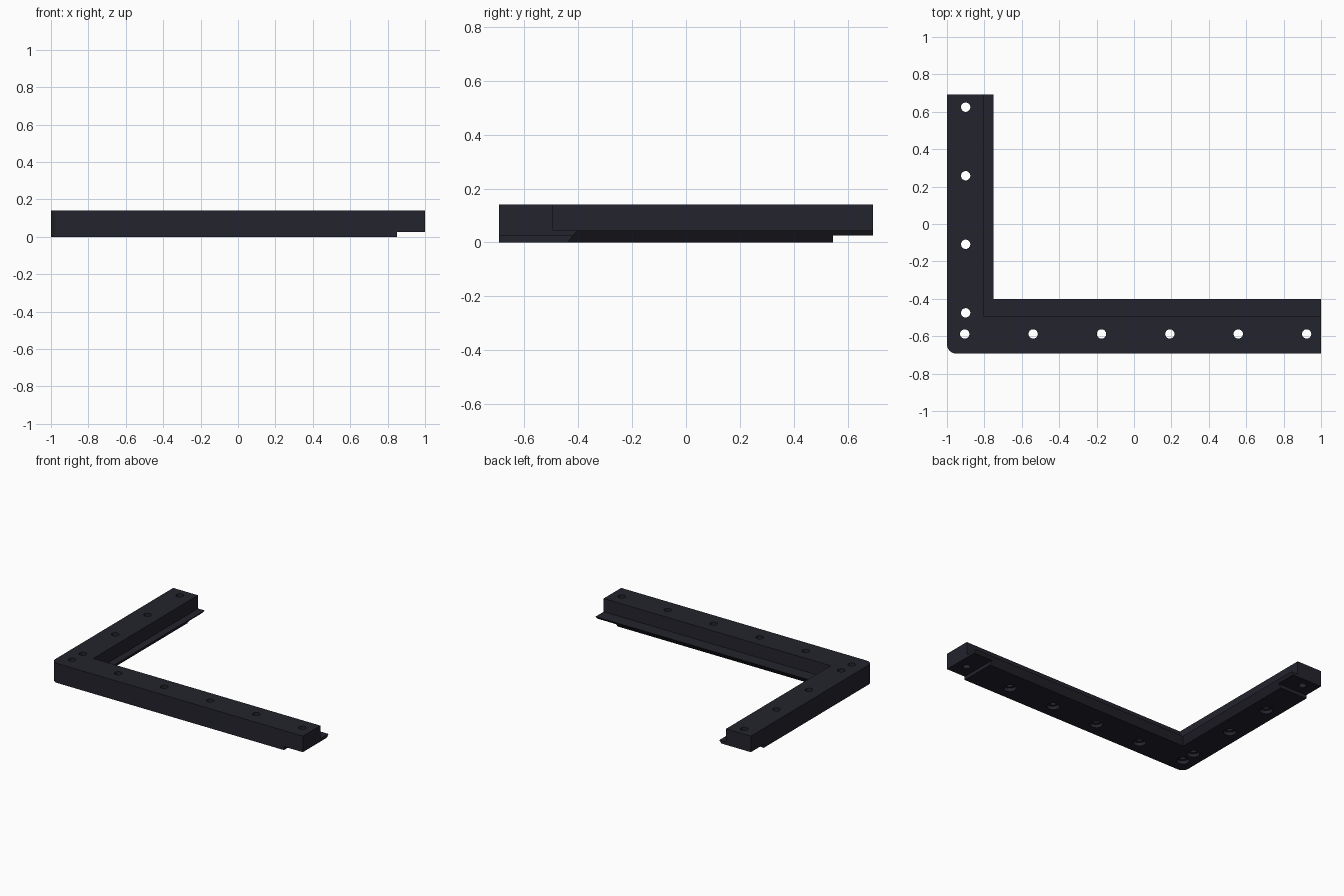
import bpy, bmesh, math
from mathutils import Matrix

if "Cube" in bpy.data.objects:
    bpy.data.objects.remove(bpy.data.objects["Cube"])

X, Y, TOP = 1.0, 0.693, 0.14
LIP_Z, NOTCH_Z = 0.045, 0.025

mat = bpy.data.materials.new("dark navy")
mat.diffuse_color = (0.017, 0.017, 0.026, 1)
mat.use_nodes = True
mat.node_tree.nodes["Principled BSDF"].inputs["Base Color"].default_value = mat.diffuse_color


def make_object(name, bm):
    bmesh.ops.recalc_face_normals(bm, faces=bm.faces)
    mesh = bpy.data.meshes.new(name)
    bm.to_mesh(mesh)
    bm.free()
    mesh.materials.append(mat)
    ob = bpy.data.objects.new(name, mesh)
    bpy.context.collection.objects.link(ob)
    return ob


def outline(ix, iy, r=0.05, steps=8):
    """L-shaped outline with a rounded outer corner and inner corner at ix, iy."""
    pts = [(X, -Y), (X, iy), (ix, iy), (ix, Y), (-X, Y)]
    for i in range(steps + 1):
        a = math.pi + i / steps * math.pi / 2
        pts.append((-X + r + r * math.cos(a), -Y + r + r * math.sin(a)))
    return pts


def cut(target, cutter):
    cutter.hide_render = True
    mod = target.modifiers.new("cut", 'BOOLEAN')
    mod.operation, mod.solver, mod.object = 'DIFFERENCE', 'EXACT', cutter
    bpy.context.view_layer.objects.active = target
    bpy.ops.object.modifier_apply(modifier=mod.name)
    bpy.data.objects.remove(cutter)


def cylinders(name, points, radius, z0, z1):
    bm = bmesh.new()
    for x, y in points:
        bmesh.ops.create_cone(bm, cap_ends=True, segments=24, radius1=radius,
                              radius2=radius, depth=z1 - z0,
                              matrix=Matrix.Translation((x, y, (z0 + z1) / 2)))
    return make_object(name, bm)


def box(name, lo, hi):
    bm = bmesh.new()
    size = [b - a for a, b in zip(lo, hi)]
    mid = [(a + b) / 2 for a, b in zip(lo, hi)]
    bmesh.ops.create_cube(bm, size=1, matrix=Matrix.Translation(mid) @ Matrix.Diagonal((*size, 1)))
    return make_object(name, bm)


# L-shaped bracket: sloped underside, flat inner lip, upright wall
levels = [(-0.785, -0.44, 0), (-0.75, -0.402, LIP_Z),
          (-0.803, -0.494, LIP_Z), (-0.803, -0.494, TOP)]
bm = bmesh.new()
rings = [[bm.verts.new((x, y, z)) for x, y in outline(ix, iy)] for ix, iy, z in levels]
n = len(rings[0])
for a, b in zip(rings, rings[1:]):
    for i in range(n):
        j = (i + 1) % n
        if (a[i].co.xy - b[i].co.xy).length < 1e-6 and (a[j].co.xy - b[j].co.xy).length < 1e-6 \
                and a[i].co.z == b[i].co.z:
            continue
        bm.faces.new((a[i], a[j], b[j], b[i]))
bm.faces.new(rings[0][::-1])
bm.faces.new(rings[-1])
bmesh.ops.remove_doubles(bm, verts=bm.verts, dist=1e-5)
bracket = make_object("corner_bracket", bm)

# Screw positions along both legs; the last of each leg sits in a notch
row = [(-0.905 + 0.3656 * i, -0.588) for i in range(6)]
column = [(-0.90, -0.475 + 0.3665 * i) for i in range(4)]

# Screw head recesses, end notches, then through holes
cut(bracket, cylinders("head_recess", row[:-1] + column[:-1], 0.042, -0.05, NOTCH_Z))
cut(bracket, box("long_leg_notch", (0.85, -1, -0.1), (1.1, 0, NOTCH_Z)))
cut(bracket, box("short_leg_notch", (-1.1, 0.545, -0.1), (-0.5, 0.8, NOTCH_Z)))
cut(bracket, cylinders("screw_hole", row + column, 0.025, -0.1, 0.3))

bpy.ops.object.select_all(action='DESELECT')
bracket.select_set(True)
bpy.context.view_layer.objects.active = bracket
bpy.ops.object.shade_smooth_by_angle(angle=math.radians(30))
